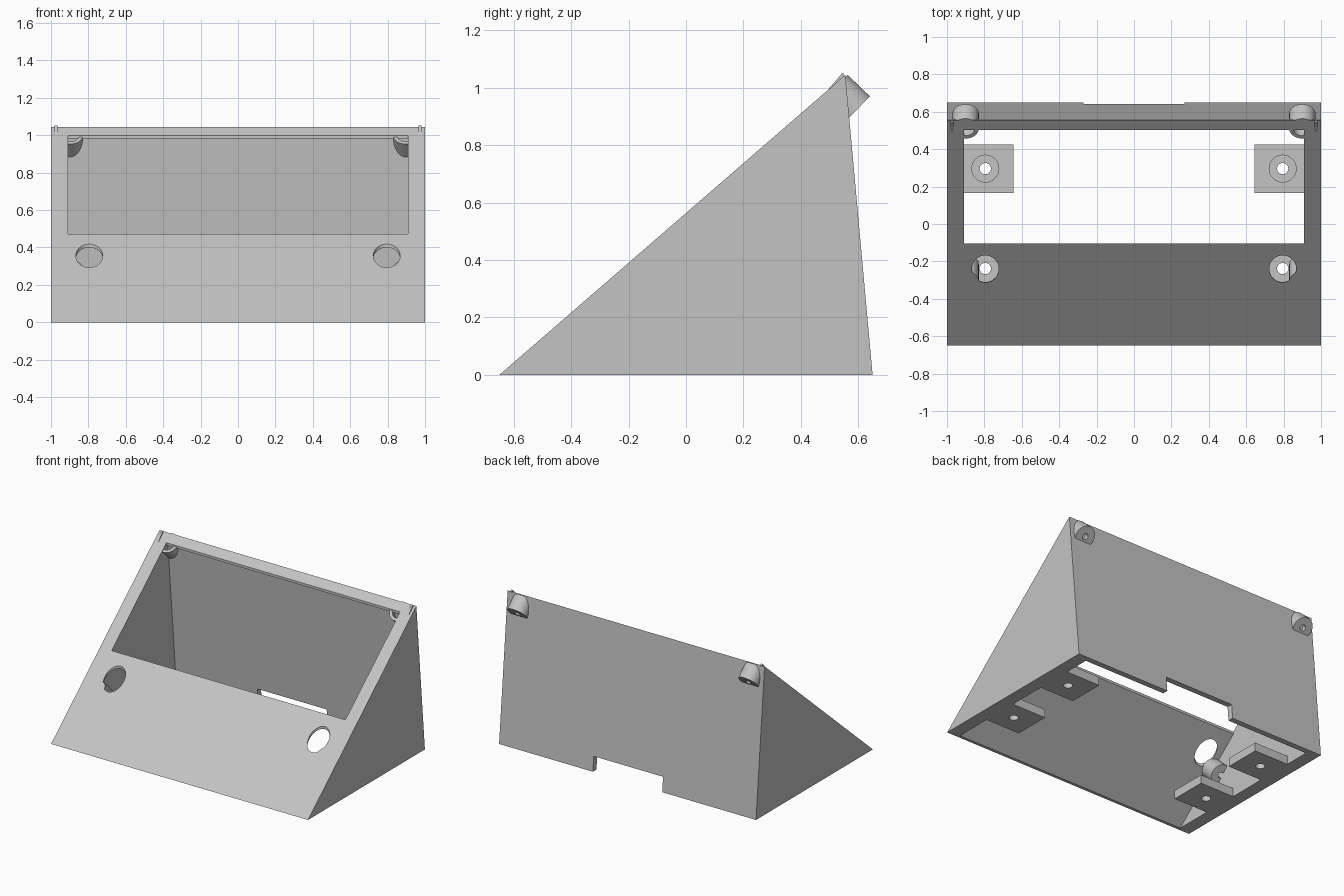
import bpy, bmesh
from math import atan2
from mathutils import Vector, Matrix

if "Cube" in bpy.data.objects:
    bpy.data.objects.remove(bpy.data.objects["Cube"])

grey = bpy.data.materials.new("plain grey")
grey.use_nodes = True
grey.diffuse_color = (0.55, 0.55, 0.55, 1)
grey.node_tree.nodes["Principled BSDF"].inputs["Base Color"].default_value = (0.55, 0.55, 0.55, 1)

FRONT, BACK, PEAK_Y, PEAK_Z = -0.65, 0.65, 0.555, 1.045
SLOPE = PEAK_Z / (PEAK_Y - FRONT)
LEAN = (BACK - PEAK_Y) / PEAK_Z
WALL_X = 0.91          # inner face of the side walls
SKIN, REAR = 0.018, 0.04  # sloped panel and rear wall thickness


def make(name, bm):
    bmesh.ops.recalc_face_normals(bm, faces=bm.faces)
    mesh = bpy.data.meshes.new(name)
    bm.to_mesh(mesh)
    bm.free()
    mesh.materials.append(grey)
    ob = bpy.data.objects.new(name, mesh)
    bpy.context.collection.objects.link(ob)
    return ob


def prism(name, profile, x0, x1):
    """Extrude a (y, z) profile along x."""
    bm = bmesh.new()
    face = bm.faces.new([bm.verts.new((x0, y, z)) for y, z in profile])
    ext = bmesh.ops.extrude_face_region(bm, geom=[face])["geom"]
    bmesh.ops.translate(bm, vec=(x1 - x0, 0, 0),
                        verts=[v for v in ext if isinstance(v, bmesh.types.BMVert)])
    return make(name, bm)


def box(name, x0, x1, y0, y1, z0, z1):
    return prism(name, [(y0, z0), (y1, z0), (y1, z1), (y0, z1)], x0, x1)


def rod(name, a, b, r):
    """Cylinder from point a to point b."""
    a, b = Vector(a), Vector(b)
    bm = bmesh.new()
    turn = (b - a).to_track_quat("Z", "Y").to_matrix().to_4x4()
    bmesh.ops.create_cone(bm, cap_ends=True, segments=48, radius1=r, radius2=r,
                          depth=(b - a).length,
                          matrix=Matrix.Translation((a + b) / 2) @ turn)
    return make(name, bm)


def cut(ob, *cutters):
    bpy.context.view_layer.objects.active = ob
    for c in cutters:
        mod = ob.modifiers.new("cut", "BOOLEAN")
        mod.operation, mod.solver, mod.object = "DIFFERENCE", "EXACT", c
        bpy.ops.object.modifier_apply(modifier=mod.name)
        bpy.data.objects.remove(c)


def smooth(ob):
    bpy.ops.object.select_all(action="DESELECT")
    ob.select_set(True)
    bpy.context.view_layer.objects.active = ob
    bpy.ops.object.shade_smooth_by_angle()


# Wedge shell, hollow and open underneath
shell = prism("wedge_housing", [(FRONT, 0), (BACK, 0), (PEAK_Y, PEAK_Z)], -1, 1)
low = -0.1
in_z = (SLOPE * (BACK - REAR - FRONT) - SKIN) / (1 + SLOPE * LEAN)
cavity = prism("cavity", [(FRONT + (low + SKIN) / SLOPE, low),
                          (BACK - REAR - LEAN * low, low),
                          (BACK - REAR - LEAN * in_z, in_z)], -WALL_X, WALL_X)
window = box("window", -WALL_X, WALL_X, -0.105, 0.503, 0.4, 1.2)
notch = box("notch", -0.27, 0.27, 0.52, 0.8, -0.1, 0.105)
access = [rod("access", (s * 0.795, -0.24, 0.2), (s * 0.795, -0.24, 0.6), 0.072)
          for s in (-1, 1)]
cut(shell, cavity, window, notch, *access)
smooth(shell)

for s, side in ((1, "left"), (-1, "right")):
    # Screw tabs with counterbored holes
    for y, place in ((-0.238, "front"), (0.296, "rear")):
        x = s * 0.795
        tab = box(f"{place}_{side}_tab", *sorted((s * 0.645, s * 0.93)),
                  y - 0.13, y + 0.13, 0, 0.06)
        cut(tab, rod("bore", (x, y, -0.1), (x, y, 0.2), 0.03),
            rod("seat", (x, y, 0.035), (x, y, 0.2), 0.072))
        smooth(tab)

    # Tilted screw bosses, trimmed flush beneath the sloped panel
    for y, z, place in ((0.592, 0.92, "upper"), (-0.215, 0.2, "lower")):
        end = Vector((s * 0.9, y, z))
        axis = Vector((0, -0.72, 0.69))
        boss = rod(f"{place}_{side}_boss", end, end + axis * 0.3, 0.07)
        bm = bmesh.new()
        bm.from_mesh(boss.data)
        trim = bmesh.ops.bisect_plane(
            bm, geom=bm.verts[:] + bm.edges[:] + bm.faces[:],
            plane_co=(0, FRONT, -0.008), plane_no=(0, -SLOPE, 1), clear_outer=True)
        bmesh.ops.holes_fill(bm, edges=[e for e in trim["geom_cut"]
                                        if isinstance(e, bmesh.types.BMEdge)])
        bmesh.ops.recalc_face_normals(bm, faces=bm.faces)
        bm.to_mesh(boss.data)
        bm.free()
        cut(boss, rod("bore", end - axis * 0.1, end + axis * 0.4, 0.02),
            rod("seat", end + axis * 0.05, end + axis * 0.4, 0.05))
        smooth(boss)

    # Thin fin beside the upper corner
    prism(f"{side}_corner_fin", [(0.47, 0.965), (0.545, 1.052), (0.556, 1.04), (0.54, 1.0)],
          s * 0.966, s * 0.98)
